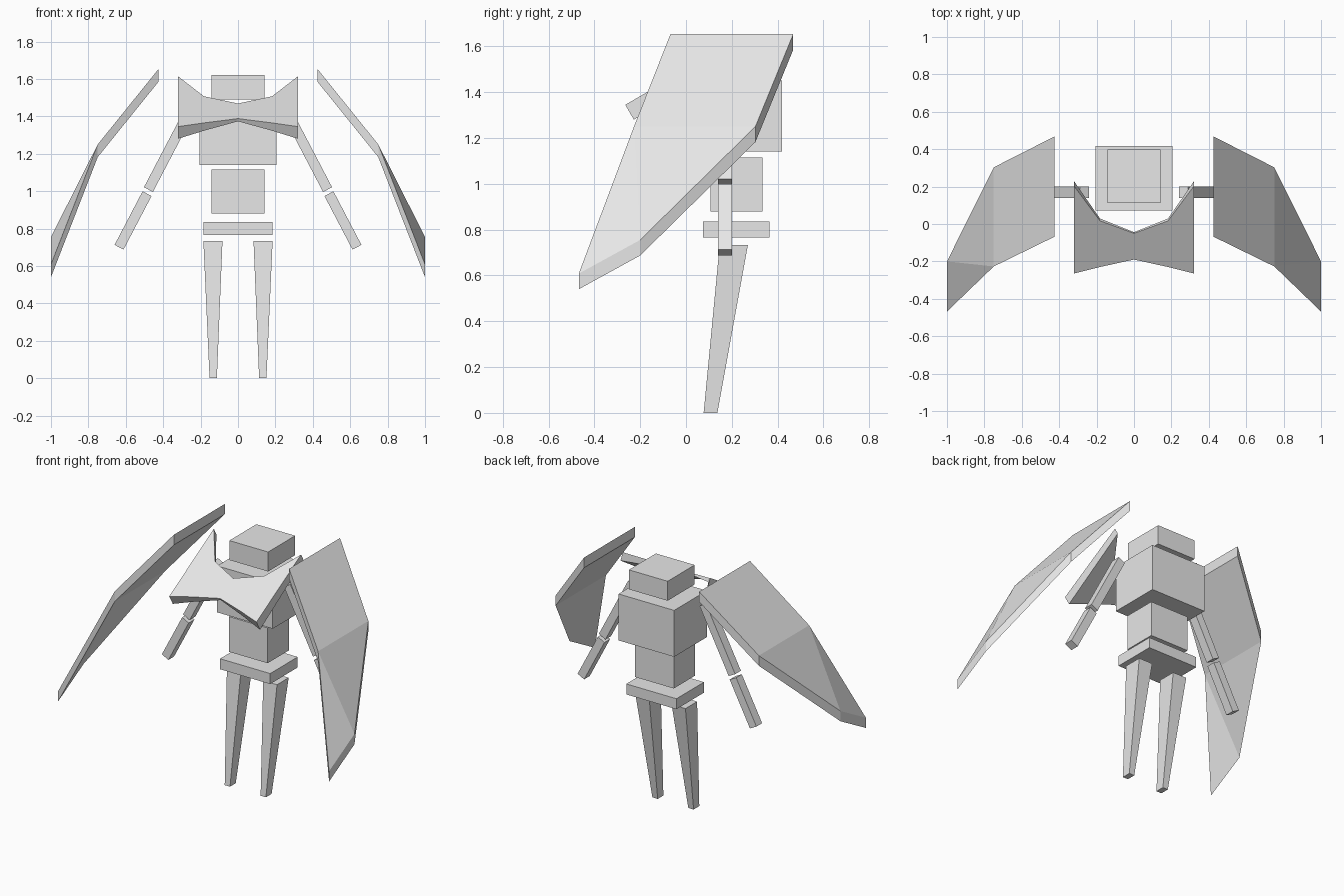
import bpy, bmesh
from mathutils import Vector

if "Cube" in bpy.data.objects:
    bpy.data.objects.remove(bpy.data.objects["Cube"])

grey = bpy.data.materials.new("light_grey")
grey.diffuse_color = (0.8, 0.8, 0.8, 1)
grey.use_nodes = True
grey.node_tree.nodes["Principled BSDF"].inputs["Base Color"].default_value = grey.diffuse_color


def loft(name, sections, split=False):
    """Skin four-point cross-sections into a closed solid."""
    bm = bmesh.new()
    rings = [[bm.verts.new(p) for p in s] for s in sections]
    for a, b in zip(rings, rings[1:]):
        for i in range(4):
            j = (i + 1) % 4
            if not split:
                bm.faces.new((a[i], a[j], b[j], b[i]))
            elif i == 2:
                bm.faces.new((a[i], a[j], b[i]))
                bm.faces.new((a[j], b[j], b[i]))
            else:
                bm.faces.new((a[i], a[j], b[j]))
                bm.faces.new((a[i], b[j], b[i]))
    bm.faces.new(rings[0])
    bm.faces.new(rings[-1])
    bmesh.ops.recalc_face_normals(bm, faces=bm.faces)
    mesh = bpy.data.meshes.new(name)
    bm.to_mesh(mesh)
    bm.free()
    mesh.materials.append(grey)
    bpy.context.collection.objects.link(bpy.data.objects.new(name, mesh))


def rect(x0, x1, y0, y1, z):
    return [(x0, y0, z), (x1, y0, z), (x1, y1, z), (x0, y1, z)]


def pair(name, sections, split=False):
    """Build a part on both sides of x = 0."""
    for side, s in (("left", -1), ("right", 1)):
        loft(f"{name}_{side}", [[(s * x, y, z) for x, y, z in sec] for sec in sections], split)


# Stacked body blocks: half width, y range, z range
for name, w, y0, y1, z0, z1 in (
    ("pelvis", 0.185, 0.075, 0.365, 0.765, 0.835),
    ("waist", 0.143, 0.108, 0.333, 0.88, 1.115),
    ("chest", 0.205, 0.073, 0.418, 1.14, 1.45),
    ("head", 0.143, 0.113, 0.398, 1.49, 1.62),
):
    loft(name, [rect(-w, w, y0, y1, z0), rect(-w, w, y0, y1, z1)])

# Tapered legs, leaning back toward the hips
pair("leg", [rect(0.113, 0.152, 0.077, 0.137, 0.0), rect(0.083, 0.185, 0.147, 0.27, 0.733)])

# Arm segments: square bars along one slanted line
along = Vector((-0.464, 0, 0.886))
across = Vector((-0.048, 0, -0.025))


def arm_end(outer):
    o = Vector(outer)
    return [Vector((p.x, y, p.z)) for p, y in
            ((o, 0.14), (o + across, 0.14), (o + across, 0.20), (o, 0.20))]


for name, start, length in (("upper_arm", (0.503, 0, 1.021), 0.463),
                            ("forearm", (0.66, 0, 0.713), 0.323)):
    start = Vector(start)
    pair(name, [arm_end(start), arm_end(start + along * length)])

# Sloping collar plate: x, rear y, front y, rear and front thickness
half = [(0.0, -0.05, -0.19, 0.012, 0.017),
        (0.182, 0.017, -0.23, 0.025, 0.048),
        (0.322, 0.205, -0.265, 0.052, 0.075)]


def collar_section(x, rear, front, t_rear, t_front):
    def slope(y):
        return 1.345 + 0.575 * (y + 0.265)
    return [(x, front, slope(front)), (x, rear, slope(rear)),
            (x, rear + 0.5 * t_rear, slope(rear) - 0.87 * t_rear),
            (x, front + 0.5 * t_front, slope(front) - 0.87 * t_front)]


stations = [(-h[0], *h[1:]) for h in reversed(half[1:])] + half
loft("collar", [collar_section(*s) for s in stations])


# Bent wing panels, thickened straight down
def wing_section(x, front, back, zf, zb, t=0.068):
    return [(x, front, zf), (x, back, zb), (x, back, zb - t), (x, front, zf - t)]


pair("wing", [wing_section(0.425, -0.068, 0.468, 1.653, 1.653),
              wing_section(0.75, -0.227, 0.303, 1.25, 1.25),
              wing_section(1.0, -0.468, -0.2, 0.608, 0.755)], split=True)
